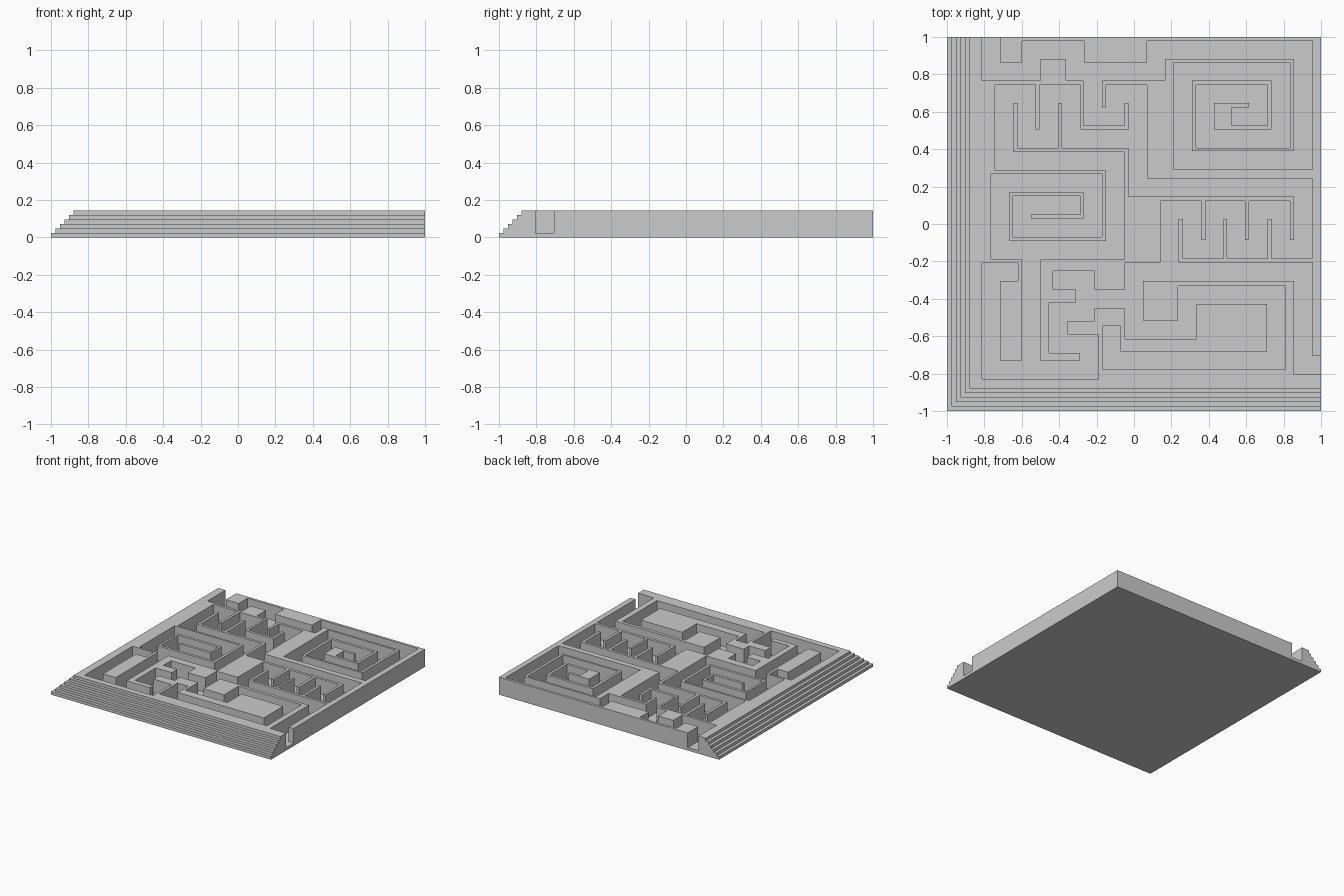
import bpy
import bmesh
import math

cube = bpy.data.objects.get("Cube")
if cube:
    bpy.data.objects.remove(cube, do_unlink=True)

GRID = 0.005            # plan unit used by the corridor centre lines
STEP = 2 / 83           # height and depth of one tier
TIERS = 6
HALF = 9.8 * GRID       # half the corridor width


def make_material(name, rgb):
    material = bpy.data.materials.new(name)
    material.use_nodes = True
    colour = (*rgb, 1.0)
    material.diffuse_color = colour
    shader = next(n for n in material.node_tree.nodes if n.type == 'BSDF_PRINCIPLED')
    shader.inputs["Base Color"].default_value = colour
    return material


def corridor(x, y, turns):
    """Follow a centre line whose turns alternate between a new x and a new y."""
    strips = []
    for index, target in enumerate(turns):
        nx, ny = (x, target) if index % 2 else (target, y)
        strips.append((min(x, nx) * GRID - HALF, max(x, nx) * GRID + HALF,
                       min(y, ny) * GRID - HALF, max(y, ny) * GRID + HALF))
        x, y = nx, ny
    return strips


strips = []
# right entrance and the long lower hall
strips += corridor(205, -151, [181, -51, 0, -113, 57, -76, 152, -146, -24, -119])
# right comb, then up the central hall to the upper junction
strips += corridor(38, -51, [38, 15, 62, -27, 86, 15, 109, -27, 133, 15, 157, -27,
                             181, 39, 4, 139, -20, 115, -44, 163])
# square spiral at the back right
strips += corridor(-44, 163, [23.5, 186, 181, 68, 52, 163, 157, 91, 76, 139, 133, 115, 114])
# back exit
strips += corridor(-44, 163, [-63, 186, -110, 163, -153, 205])
# left comb and left spiral
strips += corridor(4, 91, [-67, 139, -91, 91, -115, 139, -139, 67, -20, -28,
                           -143, 44, -44, -4, -120, 20, -67])
# front left passages
strips += corridor(-110, -28, [-110, -156, -153, -51, -134])
strips += corridor(-110, -156, [-48, -128, -81, -94, -52, -60, -77])
strips += corridor(-52, -80, [0, -51])


def plan_lines(low, high):
    """Every plan coordinate at which the height may change along one axis."""
    lines = {-1.0, 1.0} | {round(-1 + i * STEP, 5) for i in range(1, TIERS)}
    for strip in strips:
        lines |= {round(max(-1.0, min(1.0, strip[k])), 5) for k in (low, high)}
    return sorted(lines)


def tier(x, y):
    """Number of tiers standing at a point: steps rise from the left and front."""
    if any(a < x < b and c < y < d for a, b, c, d in strips):
        return 1
    return min(TIERS, 1 + math.floor((min(x, y) + 1) / STEP))


def build_maze(name, material):
    xs, ys = plan_lines(0, 1), plan_lines(2, 3)
    nx, ny = len(xs) - 1, len(ys) - 1
    levels = {(i, j): tier((xs[i] + xs[i + 1]) / 2, (ys[j] + ys[j + 1]) / 2)
              for i in range(nx) for j in range(ny)}
    bm = bmesh.new()

    def face(*points):
        bm.faces.new([bm.verts.new(p) for p in points])

    def riser(p, q, here, beside):
        # vertical face on the taller side, facing the lower one
        if here > beside:
            face((*p, beside * STEP), (*q, beside * STEP),
                 (*q, here * STEP), (*p, here * STEP))

    for (i, j), level in levels.items():
        a, b = (xs[i], ys[j]), (xs[i + 1], ys[j])
        c, d = (xs[i + 1], ys[j + 1]), (xs[i], ys[j + 1])
        face(*[(*p, level * STEP) for p in (a, b, c, d)])
        face(*[(*p, 0) for p in (d, c, b, a)])
        for p, q, di, dj in ((a, b, 0, -1), (b, c, 1, 0), (c, d, 0, 1), (d, a, -1, 0)):
            riser(p, q, level, levels.get((i + di, j + dj), 0))

    # weld the cells and merge coplanar ones into clean flat faces
    bmesh.ops.remove_doubles(bm, verts=bm.verts, dist=1e-5)
    bmesh.ops.dissolve_limit(bm, angle_limit=0.01, verts=bm.verts, edges=bm.edges)
    bmesh.ops.triangulate(bm, faces=[f for f in bm.faces if len(f.verts) > 4])
    mesh = bpy.data.meshes.new(name)
    bm.to_mesh(mesh)
    bm.free()
    mesh.materials.append(material)
    obj = bpy.data.objects.new(name, mesh)
    bpy.context.collection.objects.link(obj)
    return obj


build_maze("stepped_maze_block", make_material("light grey", (0.6, 0.6, 0.6)))
